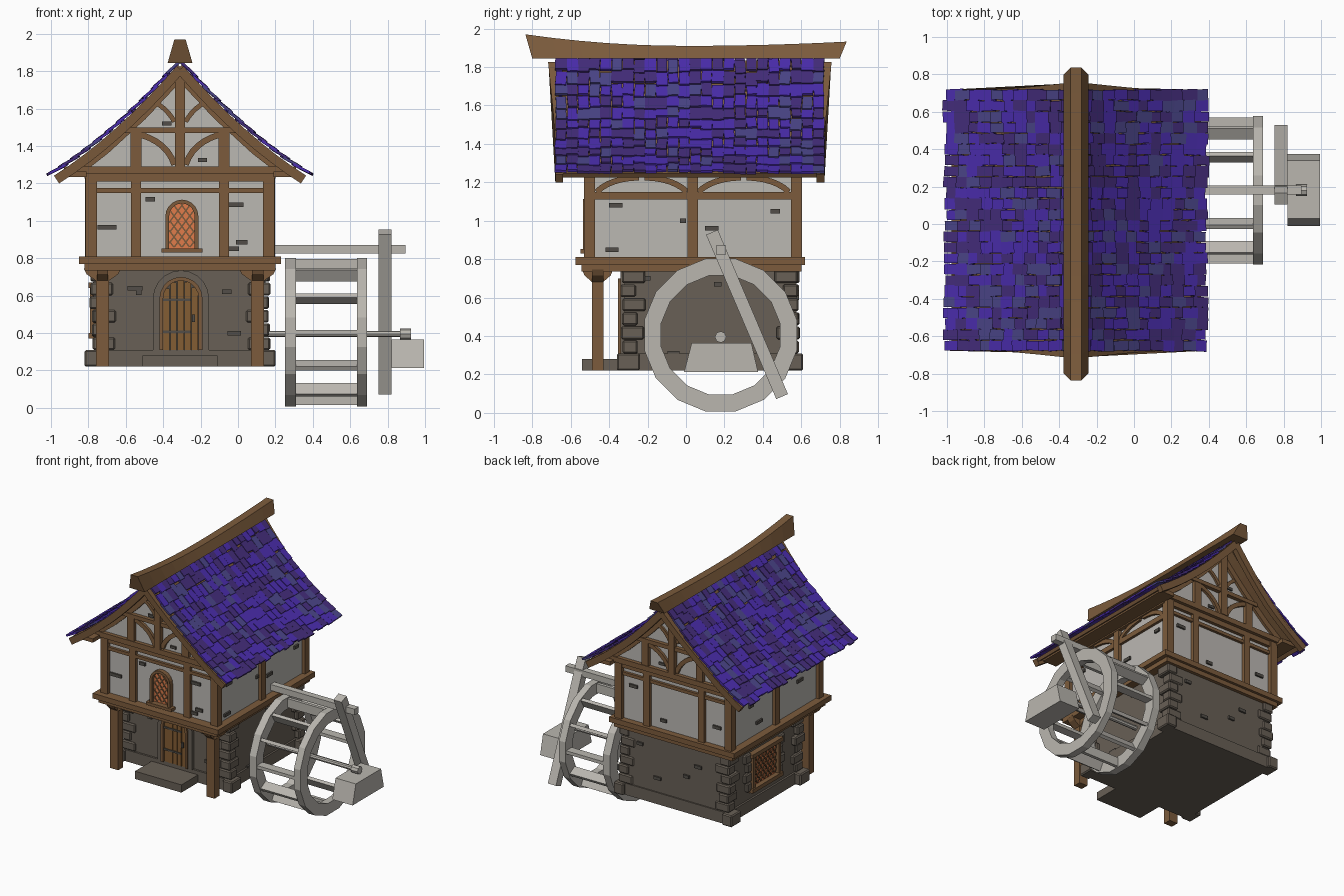
import bpy, bmesh, math, random
from mathutils import Vector, Matrix

random.seed(4)
if "Cube" in bpy.data.objects:
    bpy.data.objects.remove(bpy.data.objects["Cube"])


def material(name, r, g, b):
    mat = bpy.data.materials.new(name)
    mat.use_nodes = True
    mat.diffuse_color = (r, g, b, 1)
    mat.node_tree.nodes["Principled BSDF"].inputs["Base Color"].default_value = (r, g, b, 1)
    return mat


plaster = material("plaster", .50, .48, .45)
grey_wood = material("weathered_wood", .49, .47, .43)
wood = material("brown_timber", .2, .105, .045)
stone = material("wall_stone", .14, .117, .093)
brick = material("dark_brick", .085, .076, .065)
door_wood = material("door_wood", .23, .11, .033)
glow = material("orange_glass", .75, .2, .07)
tiles = [material("violet_tile", .07, .026, .42),
         material("plum_tile", .058, .026, .2),
         material("slate_blue_tile", .07, .06, .25)]

CX, CY = -.31, .035     # centre of the house


def finish(bm, name, *mats, bevel=0):
    bmesh.ops.recalc_face_normals(bm, faces=bm.faces)
    mesh = bpy.data.meshes.new(name)
    bm.to_mesh(mesh)
    bm.free()
    obj = bpy.data.objects.new(name, mesh)
    bpy.context.collection.objects.link(obj)
    for mat in mats:
        mesh.materials.append(mat)
    if bevel:
        mod = obj.modifiers.new("bevel", "BEVEL")
        mod.width, mod.segments = bevel, 1
    return obj


def wall(axis, base, sign, centre):
    """Map (along, height, outward) on a wall to world space."""
    if axis == "y":
        return lambda u, z, o: Vector((centre + u, base + sign * o, z))
    return lambda u, z, o: Vector((base + sign * o, centre + u, z))


def prism(bm, place, pts, o0, o1):
    a = [bm.verts.new(place(u, z, o0)) for u, z in pts]
    b = [bm.verts.new(place(u, z, o1)) for u, z in pts]
    bm.faces.new(a)
    bm.faces.new(b[::-1])
    for i in range(len(a)):
        j = (i + 1) % len(a)
        bm.faces.new((a[i], b[i], b[j], a[j]))


def rect(bm, place, u0, u1, z0, z1, o0, o1):
    prism(bm, place, [(u0, z0), (u1, z0), (u1, z1), (u0, z1)], o0, o1)


def box(bm, x0, x1, y0, y1, z0, z1):
    rect(bm, wall("y", 0, 1, 0), x0, x1, z0, z1, y0, y1)


def strip(bm, place, path, width, o0, o1):
    """A timber of even width that follows a path on a wall."""
    left, right = [], []
    for i, p in enumerate(path):
        a, b = Vector(path[max(i - 1, 0)]), Vector(path[min(i + 1, len(path) - 1)])
        t = (b - a).normalized() * width / 2
        left.append((p[0] - t.y, p[1] + t.x))
        right.append((p[0] + t.y, p[1] - t.x))
    prism(bm, place, left + right[::-1], o0, o1)


def curve(a, c, b, n=6):
    a, b, c = Vector(a), Vector(b), Vector(c)
    return [tuple(a * (1 - t) ** 2 + c * 2 * t * (1 - t) + b * t * t)
            for t in [i / n for i in range(n + 1)]]


def arch(u, half, z0, spring, n=10):
    top = [(u + half * math.cos(math.pi * i / n), spring + half * math.sin(math.pi * i / n))
           for i in range(n + 1)]
    return [(u + half, z0)] + top + [(u - half, z0)]


def lattice(bm, place, inside, u, z, reach, o):
    for s in (-1, 1):
        for k in range(-8, 9):
            line = [(u + k * .042 + s * t * .01 * .75, z + t * .01) for t in range(-30, 31)]
            line = [p for p in line if abs(p[0] - u) < reach and inside(*p)]
            if len(line) > 2:
                strip(bm, place, [line[0], line[-1]], .008, 0, o)


def roof_z(d):
    return 1.86 - 1.15 * d + .39 * d * d


front, back = wall("y", -.5, -1, CX), wall("y", .57, 1, CX)
right, left = wall("x", .17, 1, CY), wall("x", -.79, -1, CY)
front_low, back_low = wall("y", -.32, -1, CX), wall("y", .575, 1, CX)
right_low, left_low = wall("x", .135, 1, CY), wall("x", -.755, -1, CY)

# Stone ground floor, plinth and doorstep
bm = bmesh.new()
box(bm, -.755, .135, -.32, .575, .22, .76)
box(bm, -.77, .15, -.335, .585, .22, .31)
box(bm, -.51, -.11, -.54, -.3, .22, .28)
finish(bm, "ground_floor_wall", stone)

# Stacked corner stones and window surround
bm = bmesh.new()
for sx in (-1, 1):
    for sy in (-1, 1):
        for i in range(7):
            wide, deep = (.12, .08) if i % 2 else (.085, .12)
            out = random.uniform(.462, .485) if i else .51
            end = random.uniform(.455, .468) if i else .485
            z = .22 if i == 0 else .31 + (i - 1) * .073
            x, y = CX + sx * out, .125 + sy * end
            box(bm, x - sx * wide, x, y - sy * deep, y, z, z + (.09 if i == 0 else .067))
for s in (-1, 1):
    for i in range(4):
        w = .05 + .025 * (i % 2)
        rect(bm, left_low, .095 + s * .17, .095 + s * (.17 + w), .38 + i * .075, .45 + i * .075, -.01, .025)
finish(bm, "corner_stones", stone, bevel=.008)

# Door surround, door and straps
bm = bmesh.new()
prism(bm, front_low, arch(.005, .15, .31, .585) + arch(.005, .115, .31, .585)[::-1], 0, .022)
finish(bm, "door_stone_arch", stone)
bm = bmesh.new()
prism(bm, front_low, arch(.005, .115, .31, .585) + arch(.005, .095, .31, .585)[::-1], 0, .035)
finish(bm, "door_frame", wood)
bm = bmesh.new()
for i in range(5):
    u = -.09 + i * .038
    top = .585 + math.sqrt(.095 ** 2 - (u + .012) ** 2)
    rect(bm, front_low, u, u + .034, .31, top, 0, .016 + .003 * (i % 2))
finish(bm, "door_planks", door_wood)
bm = bmesh.new()
for z in (.4, .57):
    rect(bm, front_low, -.09, .06, z, z + .014, .01, .024)
rect(bm, front_low, .065, .08, .46, .5, .01, .03)
prism(bm, front_low, arch(.005, .095, .31, .585), 0, .006)
finish(bm, "door_iron", brick)

# Jetty floor beams
bm = bmesh.new()
box(bm, -.82, .2, -.545, .6, .735, .775)
box(bm, -.85, .23, -.575, .62, .77, .81)
finish(bm, "jetty_beams", wood)

# Porch posts with brackets
bm = bmesh.new()
for s in (-1, 1):
    x = CX + s * .415
    box(bm, x - .035, x + .035, -.49, -.43, .22, .74)
    flare = [(-.1, .745), (-.085, .715), (-.035, .68), (.035, .68), (.085, .715), (.1, .745)]
    prism(bm, wall("y", -.46, 1, x), flare, -.03, .03)
    prism(bm, wall("x", x, 1, -.46), [(u * .8, z) for u, z in flare], -.03, .03)
finish(bm, "porch_posts", wood)

# Plastered upper floor and gables
bm = bmesh.new()
box(bm, -.79, .17, -.5, .57, .8, 1.27)
half = [(d, roof_z(d) - .05) for d in (0, .15, .3, .45, .55)]
for place in (front, back):
    prism(bm, place, [(.55, 1.25)] + half[::-1] + [(-d, z) for d, z in half[1:]] + [(-.55, 1.25)], -.08, .02)
finish(bm, "upper_floor_plaster", plaster)

# Timber frame
bm = bmesh.new()
for x in (-.785, .165):
    for y in (-.502, .575):
        box(bm, x - .03, x + .03, y - .028, y + .028, .8, 1.25)
for place in (front, back):
    rect(bm, place, -.48, .48, 1.15, 1.175, -.01, .02)
    rect(bm, place, -.5, .5, 1.21, 1.25, -.01, .025)
    rect(bm, place, -.62, .62, 1.25, 1.29, -.01, .05)
    rect(bm, place, -.31, .31, 1.47, 1.5, 0, .05)
    rect(bm, place, -.026, .026, 1.29, 1.79, 0, .055)
    for s in (-1, 1):
        rect(bm, place, s * .235 - .027, s * .235 + .027, .8, 1.25, -.01, .025)
        rect(bm, place, s * .235 - .03, s * .235 + .03, 1.29, 1.48, 0, .045)
        strip(bm, place, curve((s * .21, 1.46), (s * .07, 1.42), (s * .03, 1.3)), .032, 0, .04)
        strip(bm, place, curve((s * .03, 1.53), (s * .07, 1.6), (s * .13, 1.63)), .025, 0, .035)
        strip(bm, place, [(s * d, roof_z(d) - .085) for d in (.02, .2, .4, .56)], .045, 0, .04)
for place in (right, left):
    rect(bm, place, -.52, .52, 1.11, 1.15, -.01, .02)
    rect(bm, place, -.53, .53, 1.225, 1.27, -.01, .03)
    rect(bm, place, -.028, .028, .8, 1.25, -.01, .027)
    for s in (-1, 1):
        strip(bm, place, curve((s * .03, 1.15), (s * .1, 1.22), (s * .25, 1.225)), .03, -.01, .018)
        strip(bm, place, curve((s * .5, 1.15), (s * .43, 1.22), (s * .28, 1.225)), .03, -.01, .018)
finish(bm, "timber_frame", wood)

# Loose bricks showing on the walls
bm = bmesh.new()
for place, spots in (
        (front, ((-.39, .965, .1), (-.16, 1.115, .05), (.3, 1.085, .08), (.33, .885, .06), (.28, .85, .07))),
        (right, ((-.4, 1.08, .07), (-.42, .85, .07), (-.05, 1, .03), (.1, .96, .07), (.43, 1.05, .05))),
        (left, ((-.3, 1.03, .07), (.2, .9, .07), (.3, 1.06, .05))),
        (back, ((-.36, .95, .07), (.36, 1.08, .07), (.1, .88, .05))),
        (front_low, ((-.24, .64, .08), (-.22, .615, .03), (.29, .4, .07), (.25, .62, .05))),
        (back_low, ((-.2, .6, .06), (.15, .42, .06), (.3, .65, .05), (-.1, .5, .05))),
        (right_low, ((-.1, .31, .06), (.13, .67, .04), (-.25, .7, .06)))):
    for u, z, w in spots:
        rect(bm, place, u - w / 2, u + w / 2, z - .012, z + .012, -.01, .013)
for place, u, z in ((front, -.07, 1.52), (front, .12, 1.325), (back, .1, 1.33), (back, -.07, 1.54)):
    rect(bm, place, u - .025, u + .025, z - .01, z + .01, 0, .032)
finish(bm, "loose_bricks", brick)

# Arched upper window and barred side window
bm = bmesh.new()
prism(bm, front, arch(.01, .07, .85, 1.025), 0, .008)
rect(bm, left_low, -.06, .25, .4, .64, 0, .008)
finish(bm, "window_glass", glow)
bm = bmesh.new()
prism(bm, front, arch(.01, .088, .84, 1.025) + arch(.01, .068, .84, 1.025)[::-1], 0, .035)
rect(bm, front, -.1, .12, .83, .852, 0, .05)
lattice(bm, front, lambda u, z: z > .85 and (z < 1.025 or math.hypot(u - .01, z - 1.025) < .07),
        .01, .97, .07, .014)
lattice(bm, left_low, lambda u, z: .4 < z < .64, .095, .52, .155, .014)
for u in (-.075, .24):
    rect(bm, left_low, u, u + .025, .38, .66, 0, .035)
for z in (.37, .64):
    rect(bm, left_low, -.095, .285, z, z + .03, 0, .045)
finish(bm, "window_frames", wood)

# Roof deck and leaning barge boards
bm = bmesh.new()
gable = wall("y", 0, 1, CX)
steps = [.66 * i / 8 for i in range(9)]
for s in (-1, 1):
    strip(bm, gable, [(s * d, roof_z(d) - .035) for d in steps], .025, -.645, .685)
    box(bm, CX + s * .5, CX + s * .62, -.63, .665, 1.235, 1.265)
finish(bm, "roof_deck", wood)
bm = bmesh.new()
for s in (-1, 1):
    for o0, o1 in ((-.68, -.64), (.68, .72)):
        strip(bm, gable, [(s * d, roof_z(d) - .05) for d in steps], .05, o0, o1)
for v in bm.verts:
    v.co.y += math.copysign(max(0, v.co.z - 1.45) * .1, v.co.y)
finish(bm, "barge_boards", wood)

# Roof tiles
bm = bmesh.new()
for s in (-1, 1):
    for row in range(11):
        d = .045 + row * .061
        slope = math.atan(-1.15 + .78 * d)
        for col in range(24):
            jitter = random.uniform(-.012, .012)
            dd = d + jitter
            spot = Vector((CX + s * dd, -.65 + col * 1.34 / 23, roof_z(dd) + .002))
            turn = Matrix.Rotation(-s * (slope + .1), 4, "Y") @ Matrix.Rotation(random.uniform(-.07, .07), 4, "Z")
            size = Matrix.Diagonal((.1, random.uniform(.05, .064), .014, 1))
            made = bmesh.ops.create_cube(bm, size=1, matrix=Matrix.Translation(spot) @ turn @ size)
            shade = random.choice((0, 0, 1, 1, 2))
            for f in {f for v in made["verts"] for f in v.link_faces}:
                f.material_index = shade
finish(bm, "roof_tiles", *tiles)

# Sagging ridge beam
bm = bmesh.new()
rings = []
for i in range(13):
    t = i / 6 - 1
    top = 1.91 + (.06 if t < 0 else .022) * t * t
    rings.append([bm.verts.new((CX + x, t * y, z)) for x, y, z in
                  ((-.066, .8, 1.845), (.066, .8, 1.845), (.03, .836, top), (-.03, .836, top))])
for a, b in zip(rings, rings[1:]):
    for k in range(4):
        bm.faces.new((a[k], a[k - 1], b[k - 1], b[k]))
bm.faces.new(rings[0])
bm.faces.new(rings[-1])
finish(bm, "ridge_beam", wood)

# Water wheel rims and paddles
WY, WZ = .18, .405
bm = bmesh.new()
for x0, x1 in ((.25, .31), (.635, .69)):
    loops = []
    for i in range(16):
        a = math.tau * i / 16 + math.pi / 16
        loops.append([bm.verts.new((x, WY + r * math.cos(a), WZ + r * math.sin(a)))
                      for x, r in ((x0, .405), (x1, .405), (x1, .315), (x0, .315))])
    for i in range(16):
        for k in range(4):
            bm.faces.new((loops[i - 1][k], loops[i - 1][k - 1], loops[i][k - 1], loops[i][k]))
finish(bm, "wheel_rims", grey_wood)
bm = bmesh.new()
for i in range(12):
    a = math.tau * i / 12
    spot = Matrix.Translation((.47, WY, WZ)) @ Matrix.Rotation(a, 4, "X") @ Matrix.Translation((0, .355, 0))
    bmesh.ops.create_cube(bm, size=1, matrix=spot @ Matrix.Diagonal((.36, .07, .025, 1)))
finish(bm, "wheel_paddles", grey_wood)

# Axle, support beam, slanted plank and bearing block
bm = bmesh.new()
for x0, x1, r in ((.13, .88, .017), (.865, .925, .03)):
    bmesh.ops.create_cone(bm, cap_ends=True, segments=8, radius1=r, radius2=r, depth=x1 - x0,
                          matrix=Matrix.Translation(((x0 + x1) / 2, WY, .395)) @ Matrix.Rotation(math.pi / 2, 4, "Y"))
finish(bm, "wheel_axle", grey_wood)
bm = bmesh.new()
side = wall("x", 0, 1, 0)
rect(bm, side, .157, .207, .825, .872, .16, .895)
strip(bm, side, [(.135, .94), (.5, .085)], .066, .75, .82)
prism(bm, side, [(-.01, .213), (.375, .213), (.34, .365), (.03, .365)], .82, .995)
finish(bm, "wheel_support", grey_wood)
